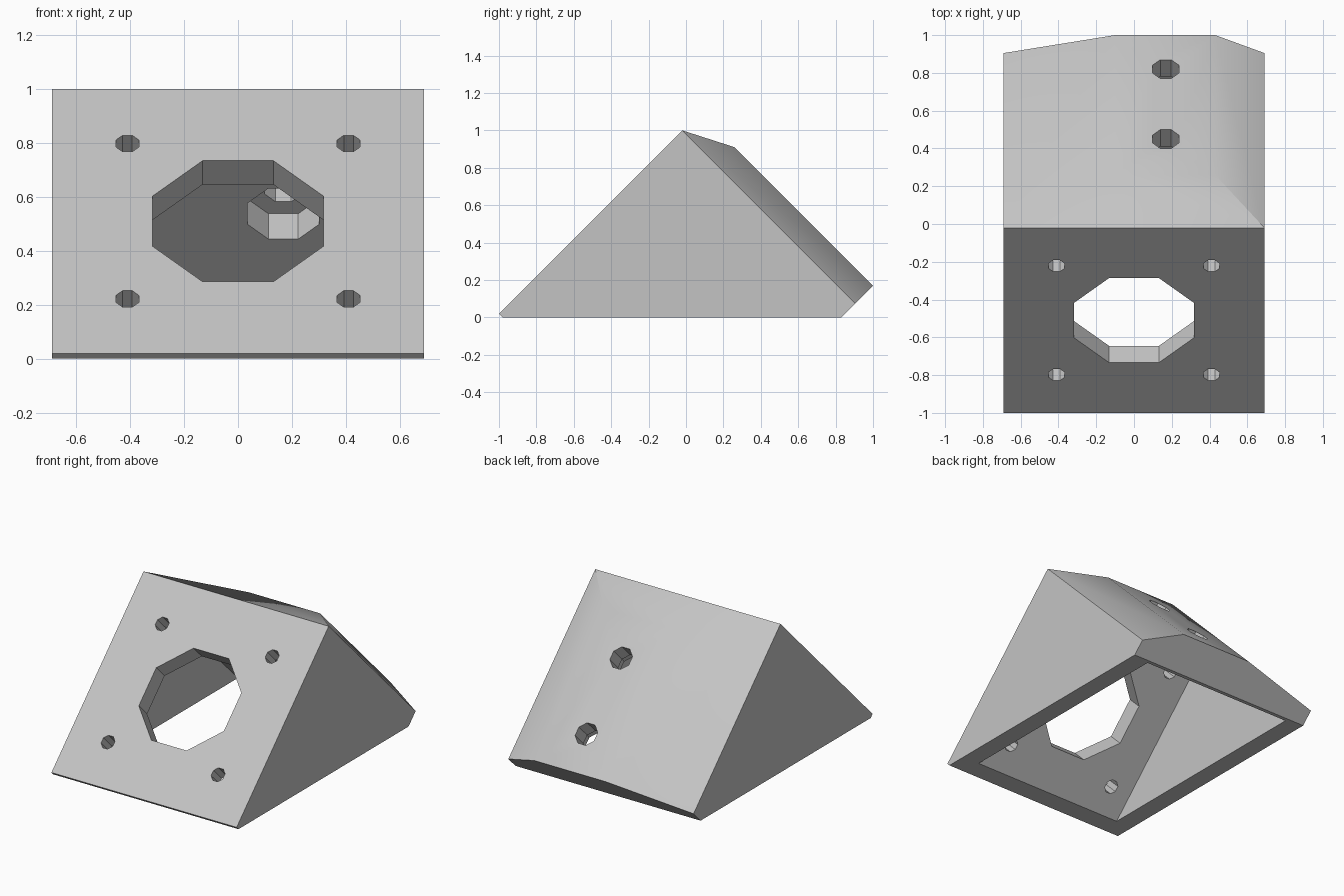
import bpy, bmesh, math
from mathutils import Matrix, Vector

if "Cube" in bpy.data.objects:
    bpy.data.objects.remove(bpy.data.objects["Cube"], do_unlink=True)

grey = bpy.data.materials.new("light_grey")
grey.use_nodes = True
colour = (0.55, 0.55, 0.55, 1)
grey.diffuse_color = colour
grey.node_tree.nodes["Principled BSDF"].inputs["Base Color"].default_value = colour

HALF_WIDTH = 0.69
WALL = 0.125


def add_object(name, bm):
    bmesh.ops.recalc_face_normals(bm, faces=bm.faces)
    mesh = bpy.data.meshes.new(name)
    bm.to_mesh(mesh)
    bm.free()
    obj = bpy.data.objects.new(name, mesh)
    bpy.context.collection.objects.link(obj)
    mesh.materials.append(grey)
    return obj


def hull(name, points):
    """Convex solid around a few corner points, with flat areas merged."""
    bm = bmesh.new()
    for p in points:
        bm.verts.new(p)
    bmesh.ops.convex_hull(bm, input=bm.verts)
    bmesh.ops.dissolve_limit(bm, angle_limit=math.radians(0.5),
                             verts=bm.verts, edges=bm.edges)
    return add_object(name, bm)


def octagon_cutter(name, centre, tilt, apothem, top, bottom):
    """Eight-sided plug along a tilted axis, between two heights on that axis."""
    bm = bmesh.new()
    r = apothem / math.cos(math.pi / 8)
    bmesh.ops.create_cone(bm, cap_ends=True, segments=8, radius1=r, radius2=r,
                          depth=top - bottom)
    place = (Matrix.Translation(Vector(centre)) @ Matrix.Rotation(tilt, 4, 'X')
             @ Matrix.Translation((0, 0, (top + bottom) / 2))
             @ Matrix.Rotation(math.pi / 8, 4, 'Z'))
    bm.transform(place)
    return add_object(name, bm)


# Wedge body: straight side profile plus the raised pad on the back slope
side = [(-1, 0.02), (-0.98, 0), (0.83, 0), (0.905, 0.075), (-0.02, 1)]
pad = [(0.26, 0.91), (1, 0.17)]
points = [(x, y, z) for x in (-HALF_WIDTH, HALF_WIDTH) for y, z in side]
points += [(x, y, z) for x in (-0.10, 0.43) for y, z in pad]
bracket = hull("angled_bracket", points)

# Triangular cavity, open at the bottom
drop = 0.2
cavity = [(-0.843 - drop, -drop), (0.805 + drop, -drop), (-0.019, 0.824)]
inner = HALF_WIDTH - WALL
cutters = [hull("cavity_cutter",
                [(x, y, z) for x in (-inner, inner) for y, z in cavity])]

# Large opening and four bolt holes through the front plate
tilt = math.pi / 4
cutters.append(octagon_cutter("opening_cutter", (0, -0.51, 0.51), tilt, 0.317, 0.1, -0.2))
for x in (-0.41, 0.41):
    for offset in (-0.288, 0.288):
        cutters.append(octagon_cutter("bolt_cutter", (x, -0.51 + offset, 0.51 + offset),
                                      tilt, 0.043, 0.1, -0.2))

# Two mounting holes through the back pad, each with a wider recess inside
for y in (0.45, 0.82):
    centre = (0.168, y, 1.17 - y)
    cutters.append(octagon_cutter("mount_cutter", centre, -tilt, 0.07, 0.1, -0.2))
    cutters.append(octagon_cutter("recess_cutter", centre, -tilt, 0.133, -0.125, -0.3))

# Cut everything out, then remove the cutters
bpy.ops.object.select_all(action='DESELECT')
bpy.context.view_layer.objects.active = bracket
bracket.select_set(True)
for cutter in cutters:
    cutter.hide_render = True
    mod = bracket.modifiers.new("cut", 'BOOLEAN')
    mod.operation = 'DIFFERENCE'
    mod.solver = 'EXACT'
    mod.object = cutter
    bpy.ops.object.modifier_apply(modifier=mod.name)
    bpy.data.objects.remove(cutter, do_unlink=True)

bpy.ops.object.shade_smooth_by_angle(angle=math.radians(30))
